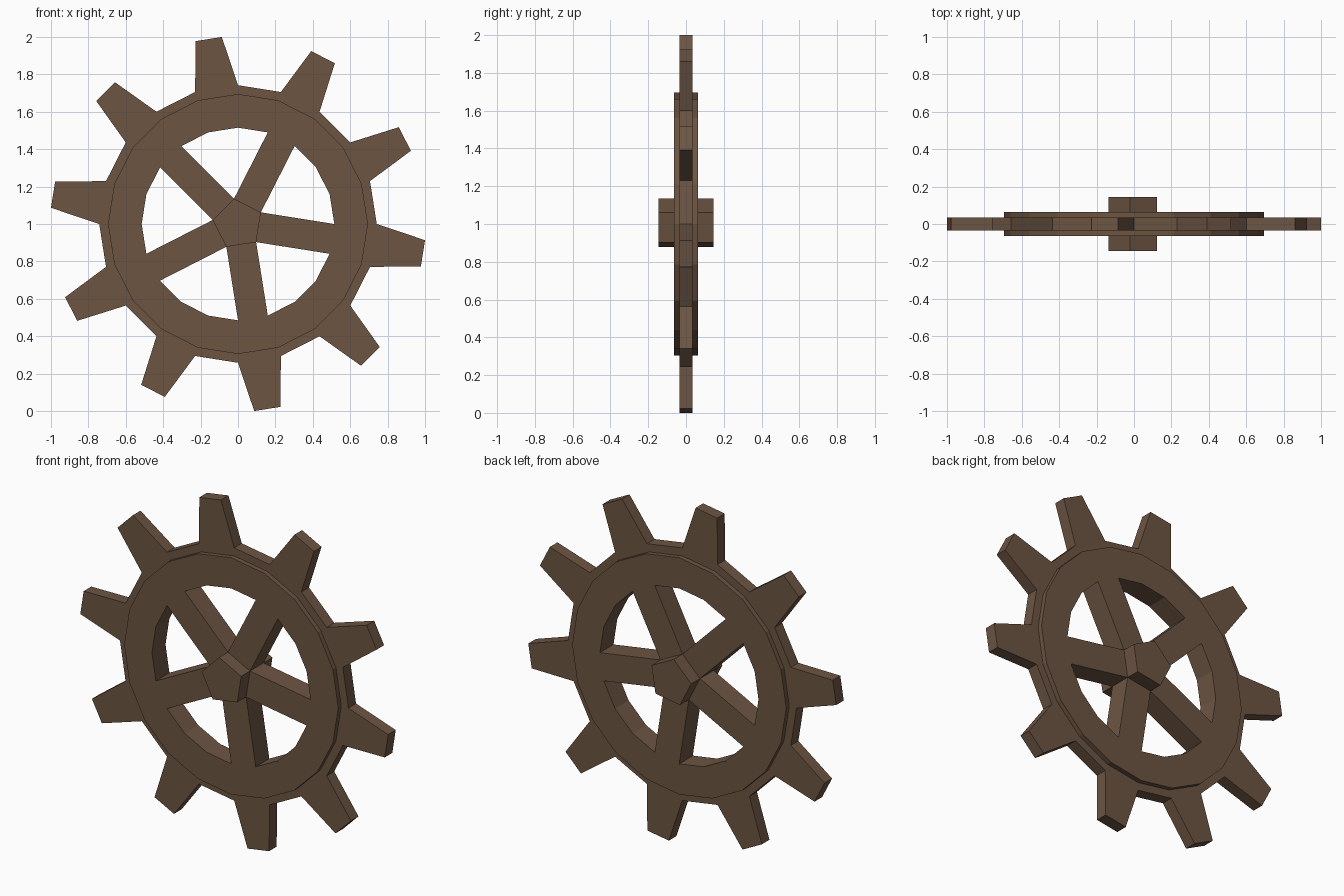
import bpy, bmesh, math

if "Cube" in bpy.data.objects:
    bpy.data.objects.remove(bpy.data.objects["Cube"])

N = 20                    # rim segments
CZ = 1.0                  # wheel centre height
R_IN, R_RIM, R_BAND, R_TIP = 0.515, 0.695, 0.742, 1.0037
Y_RIM, Y_TOOTH, Y_HUB = 0.063, 0.035, 0.145
R_HUB = 0.137

wood = bpy.data.materials.new("brown wood")
wood.diffuse_color = (0.15, 0.09, 0.055, 1)
wood.use_nodes = True
wood.node_tree.nodes["Principled BSDF"].inputs["Base Color"].default_value = wood.diffuse_color


def pt(r, deg, y):
    a = math.radians(deg)
    return (r * math.cos(a), y, CZ + r * math.sin(a))


def make(name, faces):
    bm = bmesh.new()
    for f in faces:
        bm.faces.new([bm.verts.new(p) for p in f])
    bmesh.ops.remove_doubles(bm, verts=bm.verts[:], dist=1e-4)
    bmesh.ops.recalc_face_normals(bm, faces=bm.faces[:])
    me = bpy.data.meshes.new(name)
    bm.to_mesh(me)
    bm.free()
    me.materials.append(wood)
    ob = bpy.data.objects.new(name, me)
    bpy.context.collection.objects.link(ob)


def wall(p, q, y0, y1):
    """Quad between two (radius, angle) points spanning y0..y1."""
    return [pt(*p, y0), pt(*q, y0), pt(*q, y1), pt(*p, y1)]


def plate(pts, y):
    return [pt(r, a, y) for r, a in pts]


wheel, hub = [], []
for j in range(N):
    a, b = 18 * j, 18 * (j + 1)
    m = (a + b) / 2
    spoke = j % 4 == 3
    for s in (-1, 1):
        # rim face, rim shoulder and tooth band
        wheel.append(plate([(R_IN, a), (R_RIM, a), (R_RIM, b), (R_IN, b)], s * Y_RIM))
        wheel.append(wall((R_RIM, a), (R_RIM, b), s * Y_TOOTH, s * Y_RIM))
        wheel.append(plate([(R_RIM, a), (R_BAND, a), (R_BAND, b), (R_RIM, b)], s * Y_TOOTH))
    # teeth on every other segment
    if j % 2:
        prof = [(R_BAND, a), (R_TIP, m - 4.05), (R_TIP, m + 4.05), (R_BAND, b)]
        for s in (-1, 1):
            wheel.append(plate(prof, s * Y_TOOTH))
    else:
        prof = [(R_BAND, a), (R_BAND, b)]
    for p, q in zip(prof, prof[1:]):
        wheel.append(wall(p, q, -Y_TOOTH, Y_TOOTH))
    # spokes from the hub sides to the rim, inner rim wall elsewhere
    if spoke:
        h0, h1 = (R_HUB, m - 36), (R_HUB, m + 36)
        for s in (-1, 1):
            wheel.append(plate([h0, (R_IN, a), (R_IN, b), h1], s * Y_RIM))
        wheel.append(wall(h0, (R_IN, a), -Y_RIM, Y_RIM))
        wheel.append(wall(h1, (R_IN, b), -Y_RIM, Y_RIM))
        # hub side
        hub.append(wall(h0, h1, -Y_HUB, Y_HUB))
    else:
        wheel.append(wall((R_IN, a), (R_IN, b), -Y_RIM, Y_RIM))

# five-sided hub caps
for s in (-1, 1):
    hub.append(plate([(R_HUB, 27 + 72 * k) for k in range(5)], s * Y_HUB))

make("toothed_wheel", wheel)
make("hub", hub)
